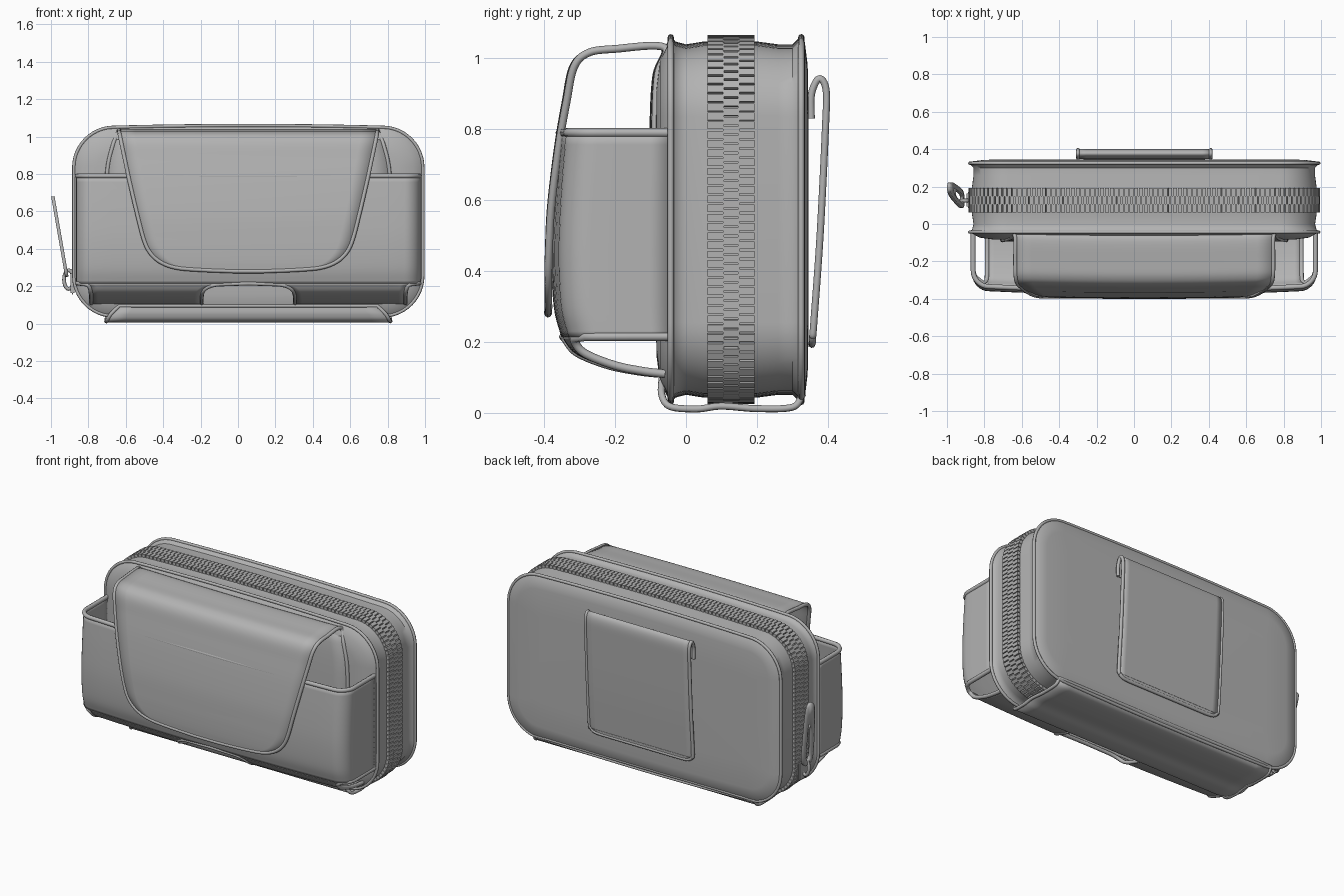
import bpy, bmesh, math
from mathutils import Matrix, Vector

if "Cube" in bpy.data.objects:
    bpy.data.objects.remove(bpy.data.objects["Cube"])

GREY = (0.45, 0.45, 0.45, 1)
mat = bpy.data.materials.new("grey_leather")
mat.use_nodes = True
mat.diffuse_color = GREY
shader = next(n for n in mat.node_tree.nodes if n.type == 'BSDF_PRINCIPLED')
shader.inputs["Base Color"].default_value = GREY
shader.inputs["Roughness"].default_value = 0.6

CX, CZ = 0.055, 0.545        # middle of the case outline


def smooth(points, n=8):
    """Catmull-Rom path through the points."""
    p = [Vector(q) for q in points]
    p = [2 * p[0] - p[1]] + p + [2 * p[-1] - p[-2]]
    out = []
    for a, b, c, d in zip(p, p[1:], p[2:], p[3:]):
        for k in range(n):
            t = k / n
            out.append(b + (c - a) * t / 2 + (2 * a - 5 * b + 4 * c - d) * t * t / 2
                       + (3 * b - a - 3 * c + d) * t ** 3 / 2)
    return out + [p[-2]]


def finish(name, bm, angle=45):
    bmesh.ops.recalc_face_normals(bm, faces=bm.faces)
    mesh = bpy.data.meshes.new(name)
    bm.to_mesh(mesh)
    bm.free()
    mesh.materials.append(mat)
    ob = bpy.data.objects.new(name, mesh)
    bpy.context.collection.objects.link(ob)
    bpy.ops.object.select_all(action='DESELECT')
    ob.select_set(True)
    bpy.context.view_layer.objects.active = ob
    bpy.ops.object.shade_smooth_by_angle(angle=math.radians(angle))
    return ob


def sheet(name, rows, thick=0.0, cyclic=False, caps=False):
    """Skin a list of equal rows of points."""
    bm = bmesh.new()
    grid = [[bm.verts.new(p) for p in row] for row in rows]
    n = len(grid[0])
    for a, b in zip(grid, grid[1:]):
        for i in range(n if cyclic else n - 1):
            j = (i + 1) % n
            bm.faces.new((a[i], a[j], b[j], b[i]))
    if caps:
        bm.faces.new(grid[0])
        bm.faces.new(grid[-1])
    ob = finish(name, bm)
    if thick:
        mod = ob.modifiers.new("thickness", 'SOLIDIFY')
        mod.thickness = thick
        mod.offset = 0
    return ob


def tube(name, points, radius=0.012, closed=False):
    cu = bpy.data.curves.new(name, 'CURVE')
    cu.dimensions = '3D'
    cu.bevel_depth = radius
    cu.bevel_resolution = 2
    cu.use_fill_caps = True
    sp = cu.splines.new('POLY')
    sp.points.add(len(points) - 1)
    for s, p in zip(sp.points, points):
        s.co = (*p, 1)
    sp.use_cyclic_u = closed
    cu.materials.append(mat)
    ob = bpy.data.objects.new(name, cu)
    bpy.context.collection.objects.link(ob)


def outline(y, inset=0.0):
    """Rounded, slightly bowed rectangle of the case at depth y."""
    hx, hz, r = 0.935 - inset, 0.5 - inset, max(0.21 - inset, 0.03)
    pts = []
    for q, (sx, sz) in enumerate(((1, 1), (-1, 1), (-1, -1), (1, -1))):
        for k in range(13):
            a = math.pi / 2 * (q + k / 12)
            pts.append((sx * (hx - r) + r * math.cos(a), sz * (hz - r) + r * math.sin(a)))
        if q % 2 == 0:
            pts += [(sx * (hx - r) * (1 - k / 6), sz * hz) for k in range(1, 12)]
    return [Vector((CX + x, y, CZ + z + math.copysign(0.016, z) * (1 - (x / hx) ** 2)))
            for x, z in pts]


def strap(name, path, radius=0.01, bow=0.0, closed=False):
    """Sheet along a (y, z, half width) path with piping round its edge."""
    path = smooth(path)
    rows = []
    for y, z, w in path:
        xs = [w * (k / 8 - 1) for k in range(17)]
        rows.append([Vector((CX + x, y - bow * (1 - (x / 0.7) ** 2), z)) for x in xs])
    sheet(name, rows, 0.01)
    left, right = [r[0] for r in rows], [r[-1] for r in rows]
    edge = left + rows[-1][1:-1] + right[::-1]
    if closed:
        edge += rows[0][1:-1][::-1]
    tube(name + "_piping", edge, radius, closed)


# Main case with seam piping
profile = [(-0.085, 0.22), (-0.083, 0.13), (-0.073, 0.055), (-0.05, 0.012), (-0.04, 0.0),
           (-0.03, 0.014), (0.0, 0.022), (0.05, 0.014), (0.2, 0.014), (0.26, 0.022),
           (0.3, 0.022), (0.322, 0.0), (0.335, 0.015), (0.343, 0.08), (0.346, 0.22)]
sheet("case_body", [outline(y, i) for y, i in profile], cyclic=True, caps=True)
tube("front_seam", outline(-0.043, 0.002), 0.009, True)
tube("back_seam", outline(0.325, 0.002), 0.009, True)

# Zip teeth: two outer rows and an interlocked middle row
loop = outline(0, 0.006)
loop.append(loop[0])
bm = bmesh.new()
step, travelled, count = 0.013, 0.0, 0
for a, b in zip(loop, loop[1:]):
    length = (b - a).length
    if length < 1e-6:
        continue
    along = (b - a) / length
    out = along.cross(Vector((0, 1, 0)))
    frame = Matrix((along, Vector((0, 1, 0)), out)).transposed().to_4x4()
    while count * step < travelled + length:
        p = a + along * (count * step - travelled)
        for y, depth in (((0.084, 0.046), (0.17, 0.046)) if count % 2 == 0
                         else ((0.118, 0.026), (0.138, 0.026))):
            place = Matrix.Translation((p.x, y, p.z)) @ frame
            bmesh.ops.create_cube(bm, size=1, matrix=place @ Matrix.Diagonal((0.021, depth, 0.02, 1)))
        count += 1
    travelled += length
finish("zip_teeth", bm, 20)

# Front pocket: a wall in a U shape, open at the top
HW, R = 0.915, 0.08


def front_y(x, d):
    over = min(max(abs(x) - (HW - R), 0), R)
    return -(d - R + math.sqrt(R * R - over * over)) - 0.025 * (1 - (x / HW) ** 2)


def pocket_row(d, z):
    half = [(HW, -0.05 - (d - R - 0.05) * k / 4) for k in range(4)]
    xs = [HW - R + R * math.cos(math.pi / 2 * k / 8) for k in range(9)]
    xs += [(HW - R) * (1 - k / 8) for k in range(1, 9)]
    half += [(x, front_y(x, d)) for x in xs]
    full = half + [(-x, y) for x, y in half[-2::-1]]
    return [Vector((CX + x, y, z)) for x, y in full]


wall = smooth([(0.33, 0.79), (0.343, 0.62), (0.35, 0.45), (0.343, 0.3), (0.322, 0.215)], 5)
rows = [pocket_row(d, z) for d, z in wall]
sheet("front_pocket", rows, 0.01)
tube("pocket_rim", rows[0], 0.013)

# Pocket underside: two tongues curling back to the case, leaving an arch and open corners
under = smooth([(0.322, 0.215), (0.285, 0.17), (0.2, 0.135), (0.12, 0.118), (0.055, 0.11)])
edges = {}
for side, label in ((-1, "right"), (1, "left")):
    rows = []
    for d, z in under:
        h = min(max((z - 0.11) / 0.105, 0), 1)
        arch = (1 - h ** 4) ** 0.25
        inner, outer = 0.25 * arch, HW - 0.01 - 0.065 * arch
        xs = [inner + (outer - inner) * k / 16 for k in range(17)]
        rows.append([Vector((CX + side * x, min(front_y(x, d), -0.05), z)) for x in xs])
    sheet(label + "_pocket_bottom", rows, 0.01)
    edges[side] = [r[0] for r in rows]
    run = [Vector((CX + side * HW, y, 0.215)) for y in (-0.05, -0.15, -0.25)]
    tube(label + "_corner_piping", run + [r[-1] for r in rows], 0.012)
tube("arch_piping", edges[-1][::-1] + edges[1][1:], 0.011)

# Flap over the pocket
strap("front_flap", [(-0.088, 0.5, 0.76), (-0.088, 0.8, 0.755), (-0.08, 0.95, 0.725),
                     (-0.06, 1.03, 0.692), (-0.2, 1.026, 0.69), (-0.275, 1.015, 0.688),
                     (-0.315, 0.975, 0.68), (-0.335, 0.88, 0.66), (-0.357, 0.75, 0.632),
                     (-0.377, 0.58, 0.592), (-0.383, 0.45, 0.558), (-0.384, 0.38, 0.525),
                     (-0.383, 0.33, 0.47), (-0.381, 0.3, 0.39), (-0.38, 0.288, 0.27),
                     (-0.379, 0.28, 0.08)], 0.011, 0.01)

# Base panel under the case
strap("base_panel", [(-0.068, 0.095, 0.69), (-0.068, 0.05, 0.735), (-0.045, 0.018, 0.755),
                     (0.03, 0.011, 0.76), (0.1, 0.019, 0.76), (0.2, 0.012, 0.76),
                     (0.3, 0.016, 0.76), (0.328, 0.05, 0.755)], 0.01, 0, True)

# Belt loop on the back
strap("belt_loop", [(0.353, 0.83, 0.355), (0.354, 0.9, 0.355), (0.375, 0.942, 0.355),
                    (0.395, 0.91, 0.355), (0.393, 0.8, 0.355), (0.378, 0.5, 0.355),
                    (0.36, 0.25, 0.355), (0.357, 0.215, 0.345), (0.356, 0.198, 0.32),
                    (0.355, 0.193, 0.28)], 0.01)


# Zip pull: tapered tab with a slot, ring and slider
def tab_loop(low, high, wide, narrow):
    pts = []
    for k in range(32):
        a = 2 * math.pi * k / 32
        s, c = math.sin(a), math.cos(a)
        t = (low + high) / 2 + (high - low) / 2 * math.copysign(abs(s) ** 0.5, s)
        w = wide + (narrow - wide) * t
        pts.append(Vector((-0.915 - 0.075 * t, 0.125 + 0.07 * t + w * math.copysign(abs(c) ** 0.6, c),
                           0.25 + 0.43 * t)))
    return pts


sheet("zip_pull", [tab_loop(0, 1, 0.055, 0.038), tab_loop(0.08, 0.62, 0.027, 0.014)], 0.018, True)
ring = [(-0.905 + 0.025 * math.cos(a), 0.125, 0.235 + 0.05 * math.sin(a))
        for a in (2 * math.pi * k / 20 for k in range(20))]
tube("pull_ring", ring, 0.01, True)
bm = bmesh.new()
bmesh.ops.create_cube(bm, size=1, matrix=Matrix.Translation((-0.885, 0.128, 0.215))
                      @ Matrix.Diagonal((0.022, 0.085, 0.12, 1)))
bmesh.ops.bevel(bm, geom=bm.edges[:], offset=0.008, segments=2, affect='EDGES')
finish("zip_slider", bm)
